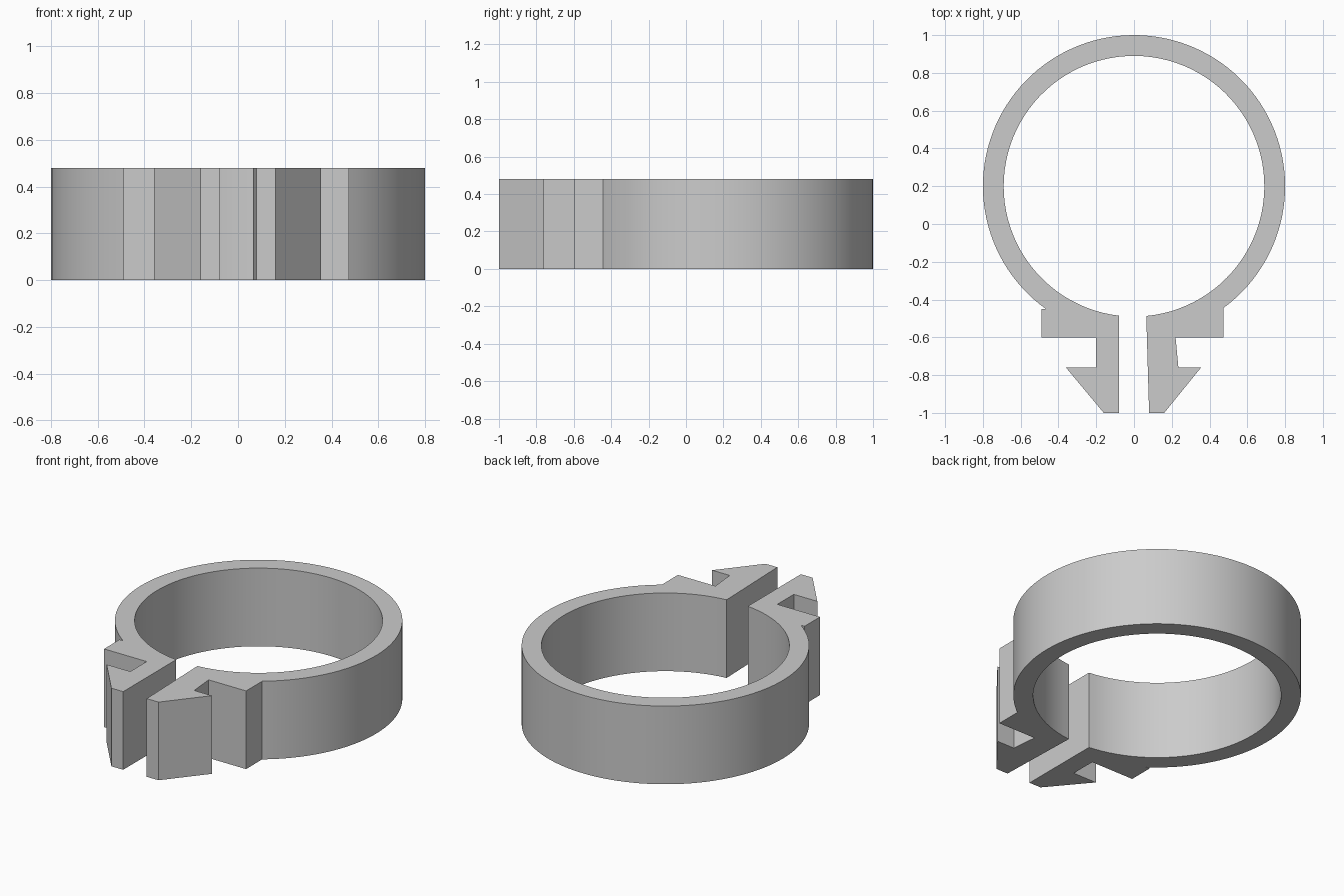
import bpy
import bmesh
from math import atan2, cos, sin, radians
from mathutils import Vector

HEIGHT = 0.48
CENTRE = Vector((0, 0.2))
OUTER_R, INNER_R = 0.8, 0.69
SEGMENTS = 96

cube = bpy.data.objects.get("Cube")
if cube:
    bpy.data.objects.remove(cube, do_unlink=True)

grey = bpy.data.materials.new("plain grey")
grey.use_nodes = True
colour = (0.6, 0.6, 0.6, 1)
grey.diffuse_color = colour
grey.node_tree.nodes["Principled BSDF"].inputs["Base Color"].default_value = colour


def arc(radius, x_start, x_end):
    """Counter-clockwise arc over the back, between two points low on the front."""
    def angle(x):
        return atan2(-(radius ** 2 - x ** 2) ** 0.5, x)
    a, b = angle(x_start), angle(x_end) + radians(360)
    steps = [a + (b - a) * i / SEGMENTS for i in range(SEGMENTS + 1)]
    return [CENTRE + radius * Vector((cos(t), sin(t))) for t in steps]


# Barbed prongs and shoulders at the two ends of the open ring
left_prong = [(0.08, -1), (0.16, -1), (0.355, -0.76), (0.235, -0.76),
              (0.22, -0.6), (0.475, -0.6)]
right_prong = [(-0.49, -0.45), (-0.49, -0.6), (-0.2, -0.6), (-0.2, -0.76),
               (-0.36, -0.76), (-0.16, -1), (-0.08, -1)]

# Closed outline: left prong, outer arc, right prong, inner arc back again
outline = (left_prong + arc(OUTER_R, 0.475, -0.466) + right_prong
           + arc(INNER_R, 0.065, -0.08)[::-1])

# Extrude the outline into the solid clip
bm = bmesh.new()
base = bm.faces.new([bm.verts.new((p[0], p[1], 0)) for p in outline])
top = bmesh.ops.extrude_face_region(bm, geom=[base], use_keep_orig=True)["geom"]
bmesh.ops.translate(bm, vec=(0, 0, HEIGHT),
                    verts=[v for v in top if isinstance(v, bmesh.types.BMVert)])
bmesh.ops.recalc_face_normals(bm, faces=bm.faces)

mesh = bpy.data.meshes.new("ring_clip")
bm.to_mesh(mesh)
bm.free()
mesh.materials.append(grey)
clip = bpy.data.objects.new("ring_clip", mesh)
bpy.context.collection.objects.link(clip)

# Smooth round walls, crisp corners
bpy.ops.object.select_all(action="DESELECT")
clip.select_set(True)
bpy.context.view_layer.objects.active = clip
bpy.ops.object.shade_smooth_by_angle(angle=radians(20))
